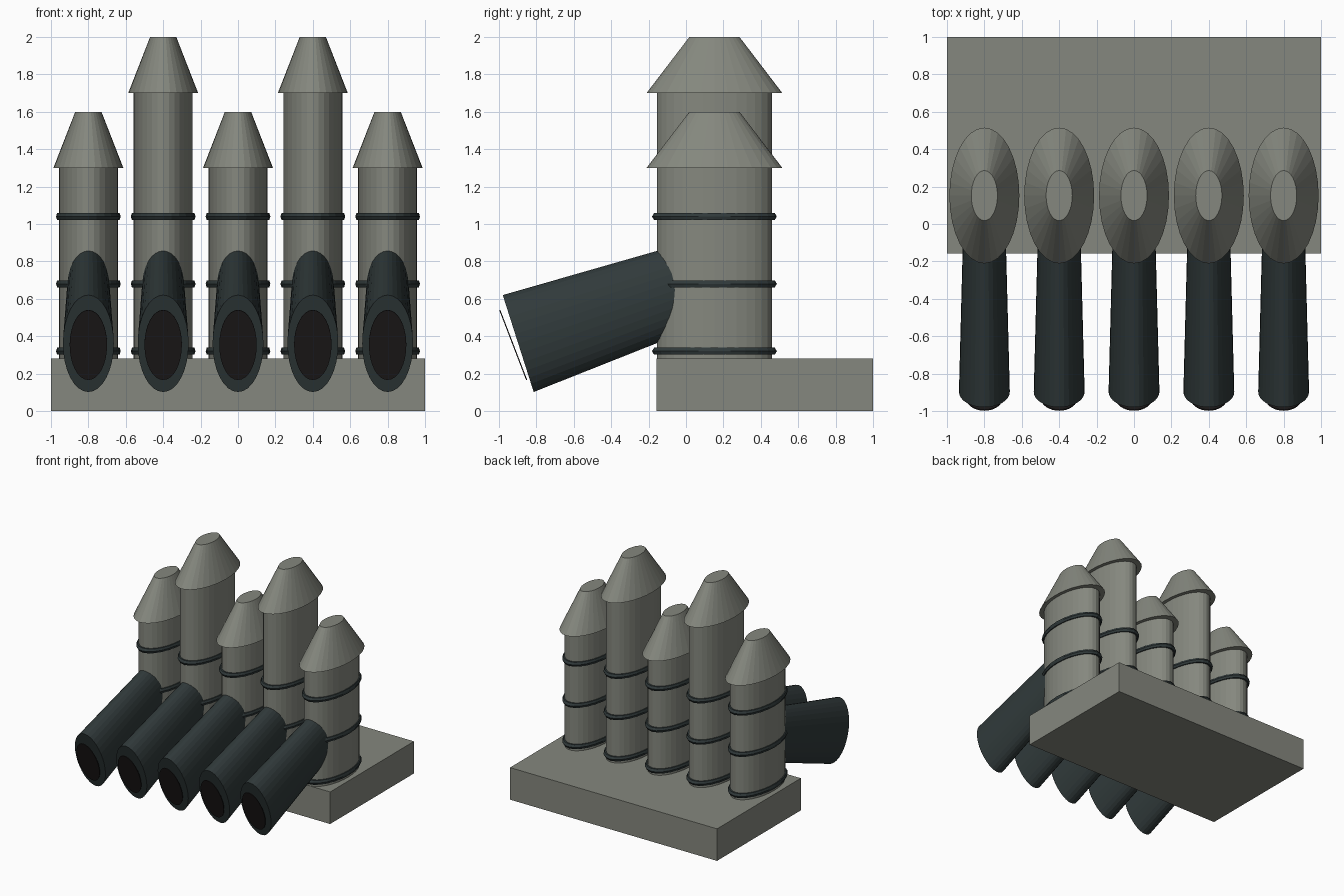
import bpy, math
from mathutils import Vector

if "Cube" in bpy.data.objects:
    bpy.data.objects.remove(bpy.data.objects["Cube"])


def material(name, rgb):
    m = bpy.data.materials.new(name)
    m.diffuse_color = (*rgb, 1)
    m.use_nodes = True
    m.node_tree.nodes["Principled BSDF"].inputs["Base Color"].default_value = m.diffuse_color
    return m


STONE = material("grey stone", (0.235, 0.245, 0.21))
METAL = material("dark metal", (0.030, 0.042, 0.043))
BLACK = material("bore black", (0.014, 0.012, 0.012))


def finish(name, verts, faces, mat):
    me = bpy.data.meshes.new(name)
    me.from_pydata(verts, [], faces)
    me.materials.append(mat)
    ob = bpy.data.objects.new(name, me)
    bpy.context.collection.objects.link(ob)
    return ob


def loft(name, rings, mat, tilt=0.0, n=32):
    """Closed tube through ellipses (centre, rx, ry); tilt turns the ellipses about x."""
    v = Vector((0, math.cos(tilt), math.sin(tilt)))
    verts, faces = [], []
    for c, rx, ry in rings:
        for i in range(n):
            a = 2 * math.pi * i / n
            verts.append(Vector(c) + Vector((rx * math.cos(a), 0, 0)) + v * (ry * math.sin(a)))
    for k in range(len(rings) - 1):
        for i in range(n):
            j = (i + 1) % n
            faces.append((k * n + i, k * n + j, (k + 1) * n + j, (k + 1) * n + i))
    faces.append(tuple(reversed(range(n))))
    faces.append(tuple(range((len(rings) - 1) * n, len(rings) * n)))
    return finish(name, verts, faces, mat)


def band(name, x, y, z, mat, n=24, m=6):
    """Oval six-sided hoop around a column."""
    verts, faces = [], []
    for i in range(n):
        a = 2 * math.pi * i / n
        for k in range(m):
            b = 2 * math.pi * k / m
            s = 0.161 + 0.012 * math.cos(b)
            verts.append((x + s * math.cos(a), y + 1.93 * s * math.sin(a), z + 0.022 * math.sin(b)))
            i2, k2 = (i + 1) % n, (k + 1) % m
            faces.append((i * m + k, i2 * m + k, i2 * m + k2, i * m + k2))
    return finish(name, verts, faces, mat)


# base slab
bpy.ops.mesh.primitive_cube_add(size=1, location=(0, 0.4215, 0.14))
base = bpy.context.object
base.name = "base_slab"
base.scale = (2, 1.157, 0.28)
base.data.materials.append(STONE)

CY = 0.152                                  # column centre line
AXIS = math.radians(18.8)                   # barrel slope
FACE = math.radians(90 + 17.7)              # barrel end tilt
DISC = math.radians(90 + 21)                # bore disc tilt

for i, x in enumerate((-0.8, -0.4, 0, 0.4, 0.8), 1):
    top = 1.7 if i % 2 == 0 else 1.3
    # column and its truncated cone roof
    loft(f"column_{i}", [((x, CY, 0.27), 0.158, 0.307), ((x, CY, top), 0.158, 0.307)], STONE)
    loft(f"roof_{i}", [((x, CY, top), 0.187, 0.363), ((x, CY, top + 0.3), 0.07, 0.134)], STONE)
    # hoops
    for k, z in enumerate((0.32, 0.68, 1.04), 1):
        band(f"hoop_{i}_{k}", x, CY, z, METAL)
    # sloping tapered barrel running into the column
    front = Vector((x, -0.897, 0.361))
    d = Vector((0, math.cos(AXIS), math.sin(AXIS)))
    L = 1.05
    loft(f"barrel_{i}", [(front + d * L, 0.110, 0.220), (front, 0.136, 0.272)], METAL, FACE)
    # thin bore disc just ahead of the muzzle
    c = Vector((x, -0.924, 0.3535))
    loft(f"bore_{i}", [(c + d * 0.003, 0.1, 0.2), (c - d * 0.003, 0.1, 0.2)], BLACK, DISC)

# consistent outward normals
import bmesh
for ob in bpy.data.objects:
    bm = bmesh.new()
    bm.from_mesh(ob.data)
    bmesh.ops.recalc_face_normals(bm, faces=bm.faces)
    bm.to_mesh(ob.data)
    bm.free()
